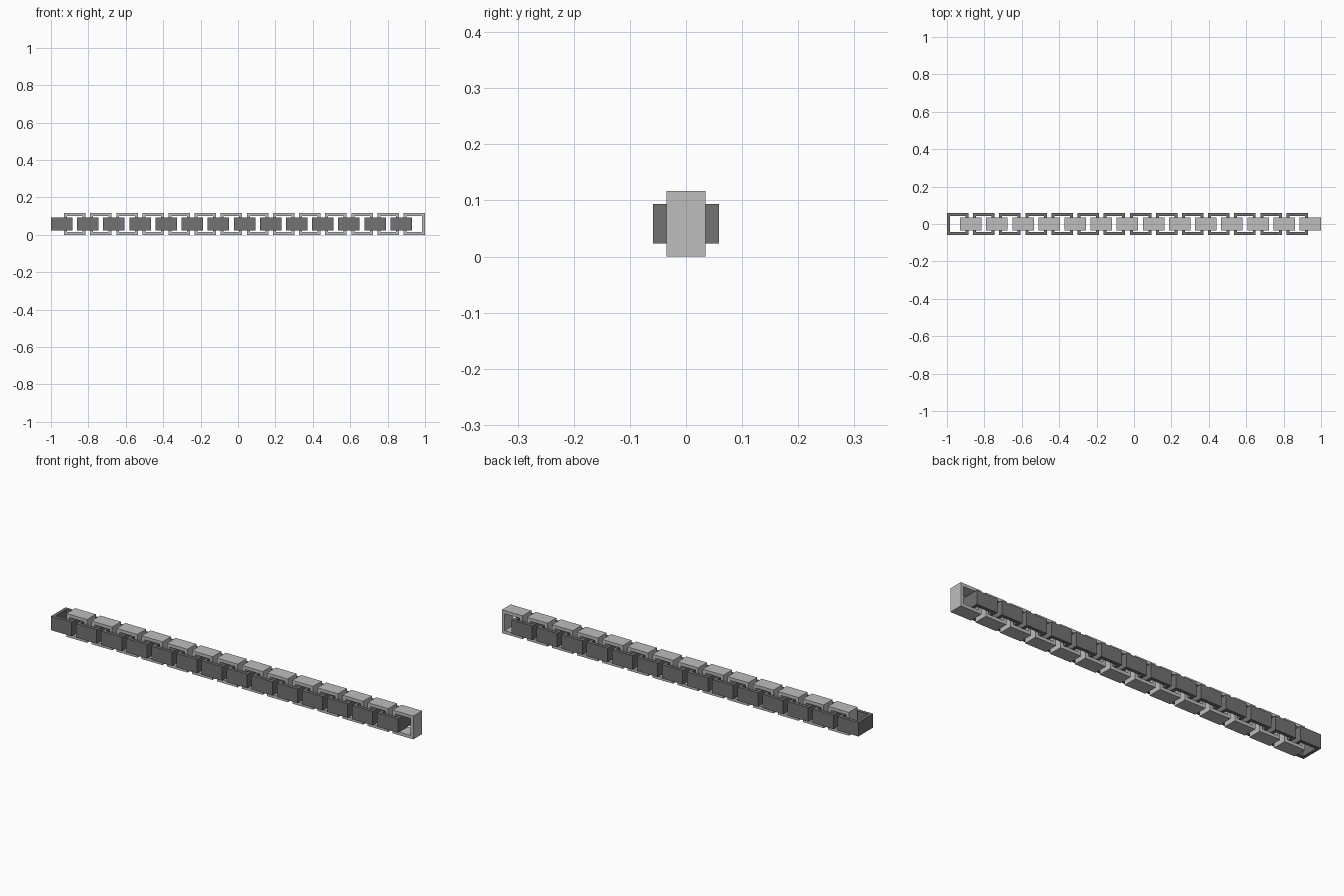
import bpy, bmesh

if "Cube" in bpy.data.objects:
    bpy.data.objects.remove(bpy.data.objects["Cube"])

LINKS = 28        # alternating flat and upright links
LENGTH = 0.115    # along x
HEIGHT = 0.117    # across the open frame
WIDTH = 0.070     # depth of the frame
WALL = 0.016
STEP = (2.0 - LENGTH) / (LINKS - 1)


def material(name, value):
    m = bpy.data.materials.new(name)
    m.diffuse_color = (value, value, value, 1)
    m.use_nodes = True
    m.node_tree.nodes["Principled BSDF"].inputs["Base Color"].default_value = m.diffuse_color
    return m


def link_mesh(name, upright, mat):
    """Square ring: a rectangular frame extruded to the link width."""
    bm = bmesh.new()

    def loop(inset, side):
        a, b, w = LENGTH / 2 - inset, HEIGHT / 2 - inset, side * WIDTH / 2
        corners = [(-a, -b), (a, -b), (a, b), (-a, b)]
        return [bm.verts.new((x, w, t) if upright else (x, t, w)) for x, t in corners]

    rings = [loop(0, -1), loop(0, 1), loop(WALL, 1), loop(WALL, -1)]
    for r in range(4):
        p, q = rings[r], rings[(r + 1) % 4]
        for i in range(4):
            j = (i + 1) % 4
            bm.faces.new((p[i], p[j], q[j], q[i]))
    bmesh.ops.recalc_face_normals(bm, faces=bm.faces)
    mesh = bpy.data.meshes.new(name)
    bm.to_mesh(mesh)
    bm.free()
    mesh.materials.append(mat)
    return mesh


flat = link_mesh("flat_link", False, material("dark_grey", 0.17))
upright = link_mesh("upright_link", True, material("light_grey", 0.51))

# Chain: each link threads through the one before it
for n in range(LINKS):
    mesh = upright if n % 2 else flat
    ob = bpy.data.objects.new(f"{mesh.name}_{n // 2 + 1}", mesh)
    ob.location = (-1 + LENGTH / 2 + n * STEP, 0, HEIGHT / 2)
    bpy.context.collection.objects.link(ob)
